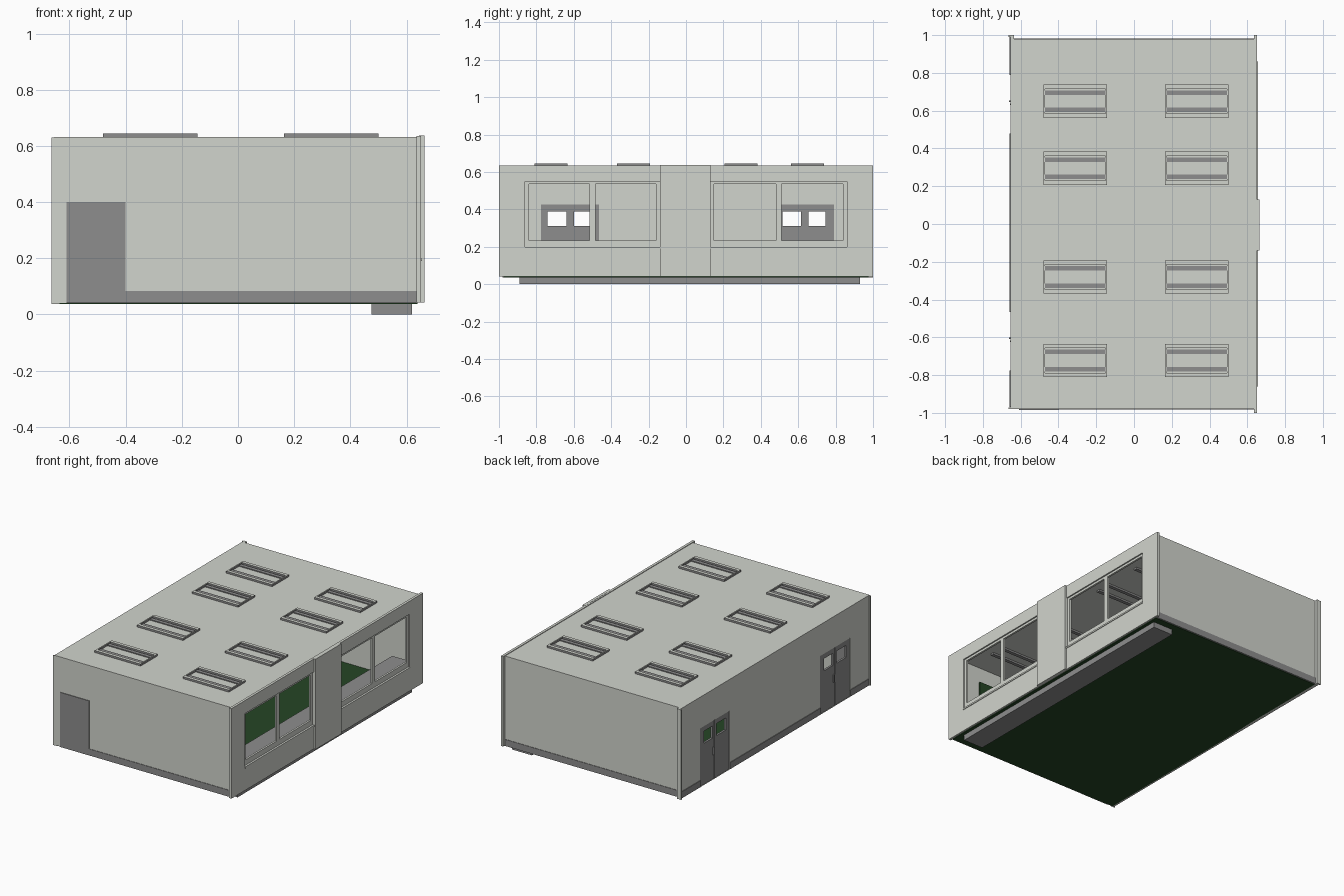
import bpy, bmesh

if "Cube" in bpy.data.objects:
    bpy.data.objects.remove(bpy.data.objects["Cube"])


def material(name, rgb):
    m = bpy.data.materials.new(name)
    m.diffuse_color = (*rgb, 1)
    m.use_nodes = True
    m.node_tree.nodes["Principled BSDF"].inputs["Base Color"].default_value = m.diffuse_color
    return m


WALL = material("pale_grey", (0.64, 0.66, 0.61))
DARK = material("mid_grey", (0.27, 0.27, 0.27))
GREEN = material("dark_green", (0.018, 0.060, 0.018))


def finish(name, bm, mats):
    bmesh.ops.recalc_face_normals(bm, faces=bm.faces)
    me = bpy.data.meshes.new(name)
    bm.to_mesh(me)
    bm.free()
    for m in mats:
        me.materials.append(m)
    ob = bpy.data.objects.new(name, me)
    bpy.context.collection.objects.link(ob)
    return ob


def box(name, x, y, z, mat):
    """Box from (min, max) pairs."""
    bm = bmesh.new()
    bmesh.ops.create_cube(bm, size=1)
    for v in bm.verts:
        v.co = [r[0] if c < 0 else r[1] for c, r in zip(v.co, (x, y, z))]
    return finish(name, bm, [mat])


def panel(name, axis, depth, u, v, holes, mat):
    """Slab across one axis ('x' or 'z') with rectangular holes (u0, u1, v0, v1)."""
    us = sorted({*u, *(c for h in holes for c in h[:2])})
    vs = sorted({*v, *(c for h in holes for c in h[2:])})
    bm = bmesh.new()
    verts = {}

    def vert(a, b):
        if (a, b) not in verts:
            verts[a, b] = bm.verts.new((depth[0], a, b) if axis == 'x' else (a, b, depth[0]))
        return verts[a, b]

    for a0, a1 in zip(us, us[1:]):
        for b0, b1 in zip(vs, vs[1:]):
            ca, cb = (a0 + a1) / 2, (b0 + b1) / 2
            if not any(h[0] < ca < h[1] and h[2] < cb < h[3] for h in holes):
                bm.faces.new([vert(a0, b0), vert(a1, b0), vert(a1, b1), vert(a0, b1)])
    # thicken the sheet into a closed slab
    base = list(bm.faces)
    new = bmesh.ops.extrude_face_region(bm, geom=base, use_keep_orig=True)["geom"]
    i = 0 if axis == 'x' else 2
    for e in new:
        if isinstance(e, bmesh.types.BMVert):
            e.co[i] = depth[1]
    return finish(name, bm, [mat])


# floor, roof and the two plain end walls
box("floor", (-0.645, 0.64), (-0.975, 0.975), (0.037, 0.047), GREEN)
box("roof", (-0.64, 0.64), (-0.98, 0.98), (0.612, 0.632), WALL)
box("front_wall", (-0.64, 0.64), (-0.98, -0.96), (0.04, 0.613), WALL)
box("back_wall", (-0.64, 0.64), (0.96, 0.98), (0.04, 0.613), WALL)

# window wall with two large openings either side of a pillar
OPENINGS = {"front": (-0.86, -0.14), "back": (0.13, 0.86)}
panel("window_wall", 'x', (0.635, 0.652), (-1, 1), (0.042, 0.636),
      [(a, b, 0.19, 0.55) for a, b in OPENINGS.values()], WALL)
box("window_pillar", (0.645, 0.664), (-0.14, 0.13), (0.042, 0.637), WALL)
for side, (a, b) in OPENINGS.items():
    m = (a + b) / 2
    panel(side + "_window_frame", 'x', (0.630, 0.643), (a, b), (0.19, 0.55),
          [(a + 0.02, m - 0.015, 0.235, 0.535), (m + 0.015, b - 0.02, 0.235, 0.535)], WALL)
    box(side + "_window_sill", (0.62, 0.656), (a, b), (0.19, 0.20), WALL)

# long heater bench, running down through the floor
box("bench", (0.475, 0.62), (-0.89, 0.93), (0.0, 0.20), DARK)

# door wall with two double doors
DOORS = {"front": (-0.775, -0.465), "back": (0.48, 0.79)}
panel("door_wall", 'x', (-0.655, -0.635), (-0.98, 1), (0.037, 0.632),
      [(a, b, 0.04, 0.425) for a, b in DOORS.values()], WALL)
for name, y in (("front", (-0.98, -0.972)), ("back", (0.99, 1.0))):
    box(name + "_corner_trim", (-0.664, -0.64), y, (0.037, 0.63), WALL)
for side, (a, b) in DOORS.items():
    m = (a + b) / 2
    panel(side + "_double_door", 'x', (-0.652, -0.638), (a, b), (0.04, 0.425),
          [(a + 0.035, m - 0.02, 0.31, 0.39), (m + 0.02, b - 0.045, 0.31, 0.39)], DARK)
    box(side + "_door_meeting_strip", (-0.656, -0.634), (m - 0.004, m + 0.004), (0.04, 0.425), DARK)
    box(side + "_door_handle", (-0.662, -0.65), (m + 0.012, m + 0.02), (0.20, 0.25), DARK)

# front single door and the inside board
box("front_door", (-0.61, -0.40), (-0.984, -0.955), (0.04, 0.40), DARK)
box("inside_board", (-0.35, 0.44), (-0.962, -0.952), (0.22, 0.51), GREEN)

# skirting strips along the outside
box("front_skirting", (-0.40, 0.636), (-0.983, -0.975), (0.04, 0.083), DARK)
box("back_skirting", (-0.636, 0.636), (0.975, 0.983), (0.04, 0.083), DARK)
for i, (a, b) in enumerate(((-0.97, -0.775), (-0.465, 0.48), (0.79, 0.99))):
    box(f"door_wall_skirting_{i + 1}", (-0.659, -0.65), (a, b), (0.04, 0.083), DARK)

# eight skylights: thin raised frame with pale top edge, two dark bars inside
for row, cy in enumerate((-0.722, -0.28, 0.295, 0.65)):
    for side, cx in (("left", -0.312), ("right", 0.332)):
        name = f"skylight_{side}_{row + 1}"
        x0, x1, y0, y1 = cx - 0.168, cx + 0.168, cy - 0.088, cy + 0.088
        frame = panel(name + "_frame", 'z', (0.628, 0.645), (x0, x1), (y0, y1),
                      [(x0 + 0.008, x1 - 0.008, y0 + 0.022, y1 - 0.022)], DARK)
        frame.data.materials.append(WALL)
        for p in frame.data.polygons:
            p.material_index = int(p.normal.z > 0.5)
        for k, s in enumerate((-1, 1)):
            by = cy + s * 0.046
            box(f"{name}_bar_{k + 1}", (x0 + 0.004, x1 - 0.004), (by - 0.012, by + 0.012),
                (0.60, 0.638), DARK)
